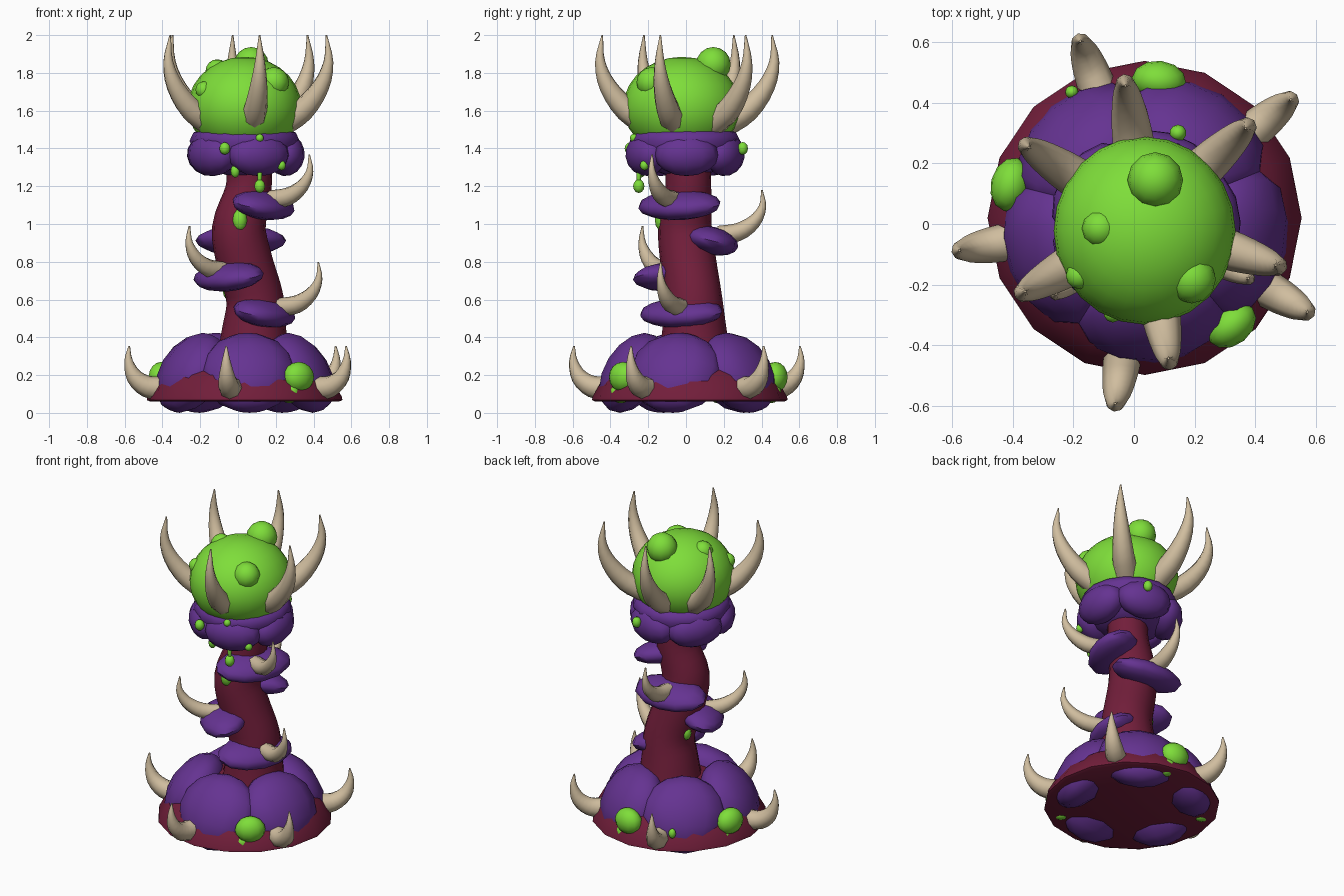
import bpy, bmesh, math
from mathutils import Vector, Matrix

cube = bpy.data.objects.get("Cube")
if cube:
    bpy.data.objects.remove(cube, do_unlink=True)


def material(name, rgb):
    m = bpy.data.materials.new(name)
    m.use_nodes = True
    m.diffuse_color = (*rgb, 1)
    m.node_tree.nodes["Principled BSDF"].inputs["Base Color"].default_value = (*rgb, 1)
    return m


GREEN = material("slime_green", (0.21, 0.73, 0.042))
PURPLE = material("fungus_purple", (0.13, 0.033, 0.285))
RED = material("flesh_red", (0.168, 0.013, 0.043))
BONE = material("horn_bone", (0.63, 0.51, 0.345))


def finish(name, bm, mat, angle=50):
    bmesh.ops.recalc_face_normals(bm, faces=bm.faces)
    me = bpy.data.meshes.new(name)
    bm.to_mesh(me)
    bm.free()
    ob = bpy.data.objects.new(name, me)
    bpy.context.collection.objects.link(ob)
    me.materials.append(mat)
    bpy.ops.object.select_all(action='DESELECT')
    ob.select_set(True)
    bpy.context.view_layer.objects.active = ob
    bpy.ops.object.shade_smooth_by_angle(angle=math.radians(angle))
    return ob


def polar(centre, r, az, z):
    a = math.radians(az)
    return Vector((centre[0] + r * math.cos(a), centre[1] + r * math.sin(a), z))


def ellipsoid(name, loc, half, mat, az=0, tilt=0, seg=12, rings=8):
    """Half sizes are radial, tangential, vertical; positive tilt droops outward."""
    bm = bmesh.new()
    mtx = (Matrix.Translation(loc) @ Matrix.Rotation(math.radians(az), 4, 'Z')
           @ Matrix.Rotation(math.radians(tilt), 4, 'Y') @ Matrix.Diagonal((*half, 1)))
    bmesh.ops.create_uvsphere(bm, u_segments=seg, v_segments=rings, radius=1, matrix=mtx)
    return finish(name, bm, mat)


def skin(name, rings, mat, angle=50):
    """Join rings of points into a closed skin."""
    bm = bmesh.new()
    loops = [[bm.verts.new(p) for p in ring] for ring in rings]
    n = len(loops[0])
    for a, b in zip(loops, loops[1:]):
        for i in range(n):
            j = (i + 1) % n
            bm.faces.new((a[i], a[j], b[j], b[i]))
    bm.faces.new(loops[0])
    bm.faces.new(loops[-1])
    return finish(name, bm, mat, angle)


def tube(name, points, radii, ref, mat, sides=8, steps=3):
    """Sweep a circle of changing radius along a smooth path."""
    pts = [Vector((*p, r)) for p, r in zip(points, radii)]
    ext = [2 * pts[0] - pts[1]] + pts + [2 * pts[-1] - pts[-2]]
    path = []
    for i in range(len(pts) - 1):
        a, b, c, d = ext[i:i + 4]
        for k in range(steps):
            t = k / steps
            path.append(0.5 * (2 * b + (c - a) * t + (2 * a - 5 * b + 4 * c - d) * t ** 2
                               + (3 * b - a - 3 * c + d) * t ** 3))
    path.append(pts[-1])
    rings = []
    for i, p in enumerate(path):
        t = (path[min(i + 1, len(path) - 1)] - path[max(i - 1, 0)]).xyz.normalized()
        u = (ref - t * ref.dot(t)).normalized()
        v = t.cross(u)
        rings.append([p.xyz + p.w * (u * math.cos(q) + v * math.sin(q))
                      for q in (math.tau * s / sides for s in range(sides))])
    return skin(name, rings, mat)


def lathe(name, centre, profile, sides, mat, angle=50):
    return skin(name, [[polar(centre, r, 360 * s / sides, z) for s in range(sides)]
                       for r, z in profile], mat, angle)


def horn(name, centre, az, base_z, profile, radii):
    side = polar((0, 0), 1, az + 90, 0)
    tube(name, [polar(centre, r, az, base_z + z) for r, z in profile], radii, side, BONE)


# Base mound with petals around it
BASE = (0.035, 0.02)
lathe("base_mound", BASE, [(0.50, 0.06), (0.518, 0.068), (0.515, 0.085), (0.45, 0.2),
                           (0.32, 0.29), (0.15, 0.35)], 16, RED, 40)
for i in range(5):
    az = -86 + 72 * i
    ellipsoid(f"base_petal_{i + 1}", polar(BASE, 0.305, az, 0.212), (0.148, 0.255, 0.232),
              PURPLE, az, -32)

# Base horns
BASE_HORN = [(0.44, 0.13), (0.525, 0.14), (0.593, 0.192), (0.624, 0.275), (0.62, 0.355)]
for i, az in enumerate((-99, -30, 39, 110, 190)):
    horn(f"base_horn_{i + 1}", BASE, az, 0, BASE_HORN, (0.064, 0.058, 0.044, 0.023, 0.004))

# Slime blobs on the base
for i, az in enumerate((-51, 84, 166)):
    ellipsoid(f"base_slime_{i + 1}", polar(BASE, 0.455, az, 0.19), (0.066, 0.09, 0.08), GREEN, az)
    ellipsoid(f"base_slime_drip_{i + 1}", polar(BASE, 0.435, az - 6, 0.105), (0.06, 0.05, 0.054),
              GREEN, az)
ellipsoid("base_slime_spot", (-0.205, 0.435, 0.17), (0.022, 0.022, 0.03), GREEN)

# Bent stem
STEM = [(0.08, 0.045, 0.25), (0.085, 0.045, 0.42), (0.09, 0.04, 0.6), (0.035, 0.012, 0.8),
        (0.005, -0.005, 0.98), (0.055, 0.012, 1.18), (0.06, 0.01, 1.34)]
tube("stem", STEM, (0.2, 0.173, 0.152, 0.148, 0.142, 0.122, 0.12), Vector((1, 0, 0)), RED, 16, 4)

# Shelf growths on the stem, each with a horn: stem centre, shelf centre, direction
SHELF_HORN = [(0.15, 0.03), (0.255, 0.045), (0.34, 0.1), (0.385, 0.18), (0.382, 0.268)]
SHELVES = [((0.085, 0.04), (0.14, -0.025, 0.53), -27),
           ((0.04, 0.01), (-0.05, -0.075, 0.722), 219),
           ((0.01, 0.02), (0.015, 0.135, 0.912), 90),
           ((0.04, 0.0), (0.135, -0.035, 1.1), -28)]
for i, (mid, loc, az) in enumerate(SHELVES):
    ellipsoid(f"stem_shelf_{i + 1}", loc, (0.145, 0.24, 0.074), PURPLE, az, 14)
    horn(f"stem_horn_{i + 1}", mid, az, loc[2], SHELF_HORN, (0.048, 0.048, 0.037, 0.02, 0.004))

# Collar under the head
HEAD = (0.035, -0.005)
lathe("collar_cup", HEAD, [(0.1, 1.26), (0.19, 1.29), (0.26, 1.37), (0.292, 1.44), (0.27, 1.485),
                           (0.22, 1.5)], 16, PURPLE)
for i in range(5):
    az = -70 + 72 * i
    ellipsoid(f"collar_petal_{i + 1}", polar(HEAD, 0.22, az, 1.365), (0.098, 0.17, 0.112),
              PURPLE, az, 8)

# Head with bumps
ellipsoid("head", (0.035, -0.022, 1.62), (0.3, 0.31, 0.265), GREEN, 0, 0, 24, 14)
BUMPS = [(0.07, 0.145, 1.845, 0.092), (-0.11, -0.015, 1.81, 0.062),
         (0.19, -0.182, 1.75, 0.08), (-0.18, -0.17, 1.71, 0.045)]
for i, (x, y, z, r) in enumerate(BUMPS):
    ellipsoid(f"head_bump_{i + 1}", (x, y, z), (r, r, r), GREEN)

# Head horns
HEAD_HORN = [(0.2, 1.53), (0.325, 1.605), (0.425, 1.73), (0.467, 1.86), (0.455, 2.0)]
for i, az in enumerate((-80, -18, 43, 98, 147, 210)):
    horn(f"head_horn_{i + 1}", (0.035, 0.005), az, 0, HEAD_HORN,
         (0.072, 0.064, 0.047, 0.027, 0.004))

# Slime drops on the collar and stem: place, width, height
DROPS = [((-0.07, -0.295, 1.4), 0.03, 0.033), ((-0.015, -0.24, 1.28), 0.025, 0.035),
         ((0.115, -0.25, 1.2), 0.03, 0.036), ((0.115, -0.25, 1.26), 0.013, 0.05),
         ((0.115, -0.275, 1.455), 0.022, 0.022), ((0.23, -0.22, 1.31), 0.024, 0.026),
         ((0.145, 0.3, 1.4), 0.028, 0.034), ((0.01, -0.125, 1.02), 0.04, 0.06),
         ((-0.05, 0.07, 0.645), 0.032, 0.045)]
for i, (loc, w, h) in enumerate(DROPS):
    ellipsoid(f"slime_drop_{i + 1}", loc, (w, w, h), GREEN, 0, 0, 10, 6)
